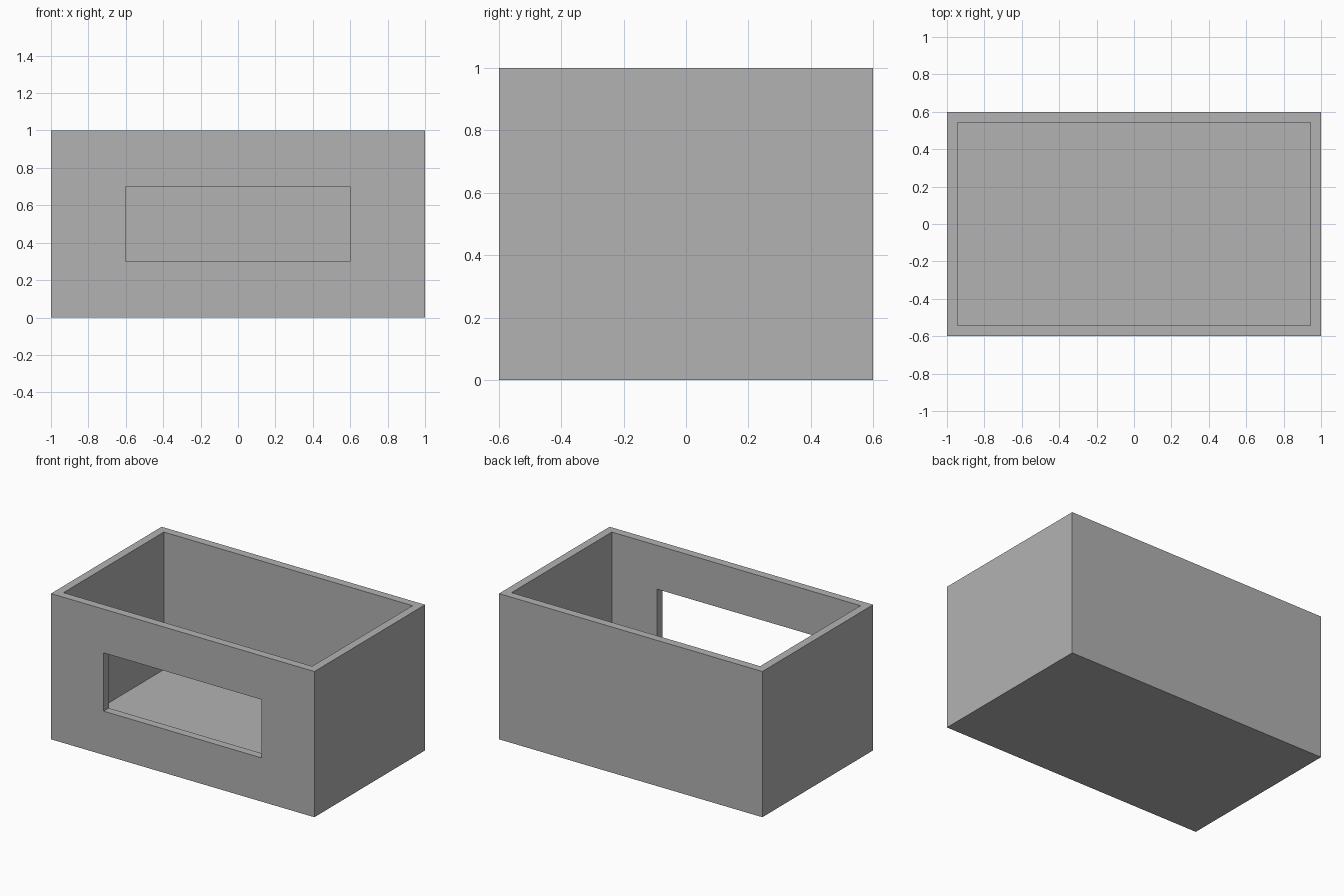
import bpy

WALL = 0.056  # thickness of walls and floor

old = bpy.data.objects.get("Cube")
if old:
    bpy.data.objects.remove(old, do_unlink=True)

grey = bpy.data.materials.new("plain_grey")
grey.use_nodes = True
colour = (0.448, 0.448, 0.448, 1)
grey.diffuse_color = colour
grey.node_tree.nodes["Principled BSDF"].inputs["Base Color"].default_value = colour


def box(name, low, high):
    """Add a box spanning two opposite corners."""
    centre = [(a + b) / 2 for a, b in zip(low, high)]
    bpy.ops.mesh.primitive_cube_add(size=1, location=centre)
    obj = bpy.context.object
    obj.name = obj.data.name = name
    obj.scale = [b - a for a, b in zip(low, high)]
    bpy.ops.object.transform_apply(location=True, rotation=False, scale=True)
    obj.data.materials.append(grey)
    return obj


def cut(target, cutter):
    """Subtract the cutter from the target, then discard it."""
    cutter.hide_render = True
    mod = target.modifiers.new(cutter.name, 'BOOLEAN')
    mod.operation = 'DIFFERENCE'
    mod.solver = 'EXACT'
    mod.object = cutter
    bpy.context.view_layer.objects.active = target
    bpy.ops.object.modifier_apply(modifier=mod.name)
    bpy.data.objects.remove(cutter, do_unlink=True)


# Outer block
shell = box("open_box", (-1, -0.6, 0), (1, 0.6, 1))

# Open-topped cavity
cut(shell, box("cavity_cutter", (WALL - 1, WALL - 0.6, WALL), (1 - WALL, 0.6 - WALL, 1.2)))

# Window through the front wall only
cut(shell, box("window_cutter", (-0.6, -0.8, 0.3), (0.6, -0.4, 0.7)))
